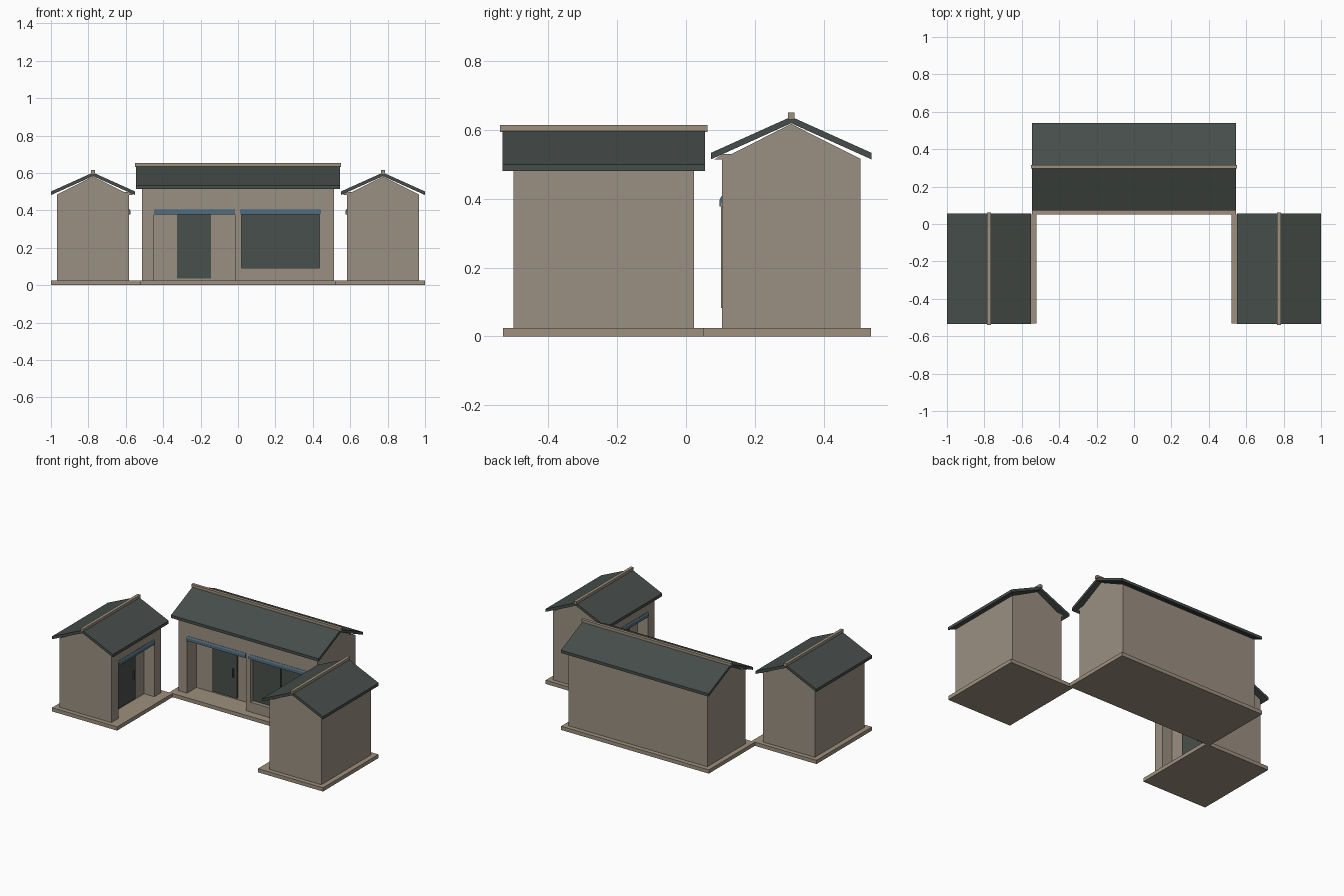
import bpy, bmesh

if "Cube" in bpy.data.objects:
    bpy.data.objects.remove(bpy.data.objects["Cube"])


def material(name, rgb):
    m = bpy.data.materials.new(name)
    m.diffuse_color = (*rgb, 1)
    m.use_nodes = True
    m.node_tree.nodes["Principled BSDF"].inputs["Base Color"].default_value = m.diffuse_color
    return m


WALL = material("stone_wall", (0.33, 0.28, 0.225))
TRIM = material("warm_trim", (0.34, 0.28, 0.21))
ROOF = material("slate_roof", (0.062, 0.076, 0.069))
GLASS = material("dark_glass", (0.066, 0.08, 0.072))
LINTEL = material("blue_lintel", (0.085, 0.15, 0.20))


# House-local axes: u runs along the ridge, v goes from the front wall backwards
def place_main(u, v, z):
    return (u, v, z)


def place_left(u, v, z):
    return (-v, u, z)


def place_right(u, v, z):
    return (v, u, z)


def prism(name, place, profile, u0, u1, mat):
    """Extrude a (v, z) profile along u."""
    bm = bmesh.new()
    a = [bm.verts.new(place(u0, v, z)) for v, z in profile]
    b = [bm.verts.new(place(u1, v, z)) for v, z in profile]
    n = len(profile)
    bm.faces.new(a)
    bm.faces.new(b[::-1])
    for i in range(n):
        j = (i + 1) % n
        bm.faces.new((a[i], b[i], b[j], a[j]))
    bmesh.ops.recalc_face_normals(bm, faces=bm.faces)
    me = bpy.data.meshes.new(name)
    bm.to_mesh(me)
    bm.free()
    me.materials.append(mat)
    ob = bpy.data.objects.new(name, me)
    bpy.context.collection.objects.link(ob)
    return ob


def box(name, place, u, v, z, mat):
    prof = [(v[0], z[0]), (v[1], z[0]), (v[1], z[1]), (v[0], z[1])]
    return prism(name, place, prof, u[0], u[1], mat)


def cut(body, name, place, u, v, z):
    c = box(name, place, u, v, z, WALL)
    c.hide_render = True
    c.hide_viewport = True
    m = body.modifiers.new(name, 'BOOLEAN')
    m.operation = 'DIFFERENCE'
    m.solver = 'EXACT'
    m.object = c


def lintel(name, place, u, v):
    # board with a sloping upper edge over an opening
    prof = [(v - 0.007, 0.378), (v + 0.012, 0.378), (v + 0.012, 0.408),
            (v - 0.002, 0.408), (v - 0.007, 0.398)]
    prism(name, place, prof, u[0], u[1], LINTEL)


def house(tag, place, u, v, plinth_u, plinth_v, roof_u, half, top, ridge_z,
          porch, depth, door):
    n = lambda part: tag + "_" + part
    mid = (v[0] + v[1]) / 2
    # plinth, walls with porch recess, gable
    box(n("plinth"), place, plinth_u, plinth_v, (0, 0.025), TRIM)
    body = box(n("walls"), place, u, v, (0.025, top), WALL)
    cut(body, n("porch_cutter"), place, porch, (v[0] - 0.05, v[0] + depth), (0.01, 0.40))
    prism(n("gable"), place, [(v[0], top), (v[1], top), (mid, ridge_z - 0.021)], u[0], u[1], WALL)
    # roof slab
    th, eave = 0.019, ridge_z - half * 0.45
    prism(n("roof"), place,
          [(mid - half, eave), (mid, ridge_z), (mid + half, eave),
           (mid + half, eave - th), (mid, ridge_z - th), (mid - half, eave - th)],
          roof_u[0], roof_u[1], ROOF)
    # ridge cap and eave board
    box(n("ridge_cap"), place, (roof_u[0] - 0.007, roof_u[1] + 0.007),
        (mid - 0.01, mid + 0.01), (ridge_z - 0.008, ridge_z + 0.013), TRIM)
    prism(n("eave_board"), place,
          [(v[0] - 0.022, top - 0.002), (v[0] + 0.05, top - 0.002),
           (v[0] + 0.05, top + 0.014), (v[0] + 0.003, top + 0.014)],
          u[0], u[1], TRIM)
    # door and handle on the recess wall
    back = v[0] + depth
    box(n("door"), place, door, (back - 0.008, back + 0.004), (0.035, 0.385), GLASS)
    h = door[1] - 0.03
    box(n("door_handle"), place, (h, h + 0.006), (back - 0.016, back - 0.007), (0.17, 0.23), GLASS)
    lintel(n("porch_lintel"), place, porch, v[0])
    return body


# Main building
main = house("main", place_main, (-0.512, 0.512), (0.105, 0.507), (-0.545, 0.545),
             (0.052, 0.538), (-0.545, 0.545), 0.234, 0.517, 0.639,
             (-0.45, -0.015), 0.10, (-0.325, -0.145))

# Two mirrored side wings with porches facing the courtyard
for tag, place in (("left_wing", place_left), ("right_wing", place_right)):
    house(tag, place, (-0.502, 0.023), (0.583, 0.967), (-0.532, 0.052),
          (0.52, 1.0), (-0.534, 0.055), 0.225, 0.485, 0.602,
          (-0.43, -0.05), 0.075, (-0.33, -0.15))

# Display window on the main front
wu, wz, f = (0.01, 0.445), (0.082, 0.388), 0.01
cut(main, "window_cutter", place_main, wu, (0.05, 0.135), wz)
box("window_glass", place_main, wu, (0.128, 0.134), wz, GLASS)
box("window_mullion", place_main, (0.225, 0.231), (0.121, 0.129), wz, GLASS)
for i, (a, b) in enumerate((((wu[0], wu[0] + f), wz), ((wu[1] - f, wu[1]), wz),
                            (wu, (wz[0], wz[0] + f)), (wu, (wz[1] - f, wz[1])))):
    box("window_frame_%d" % i, place_main, a, (0.102, 0.128), b, TRIM)
lintel("window_lintel", place_main, wu, 0.105)
